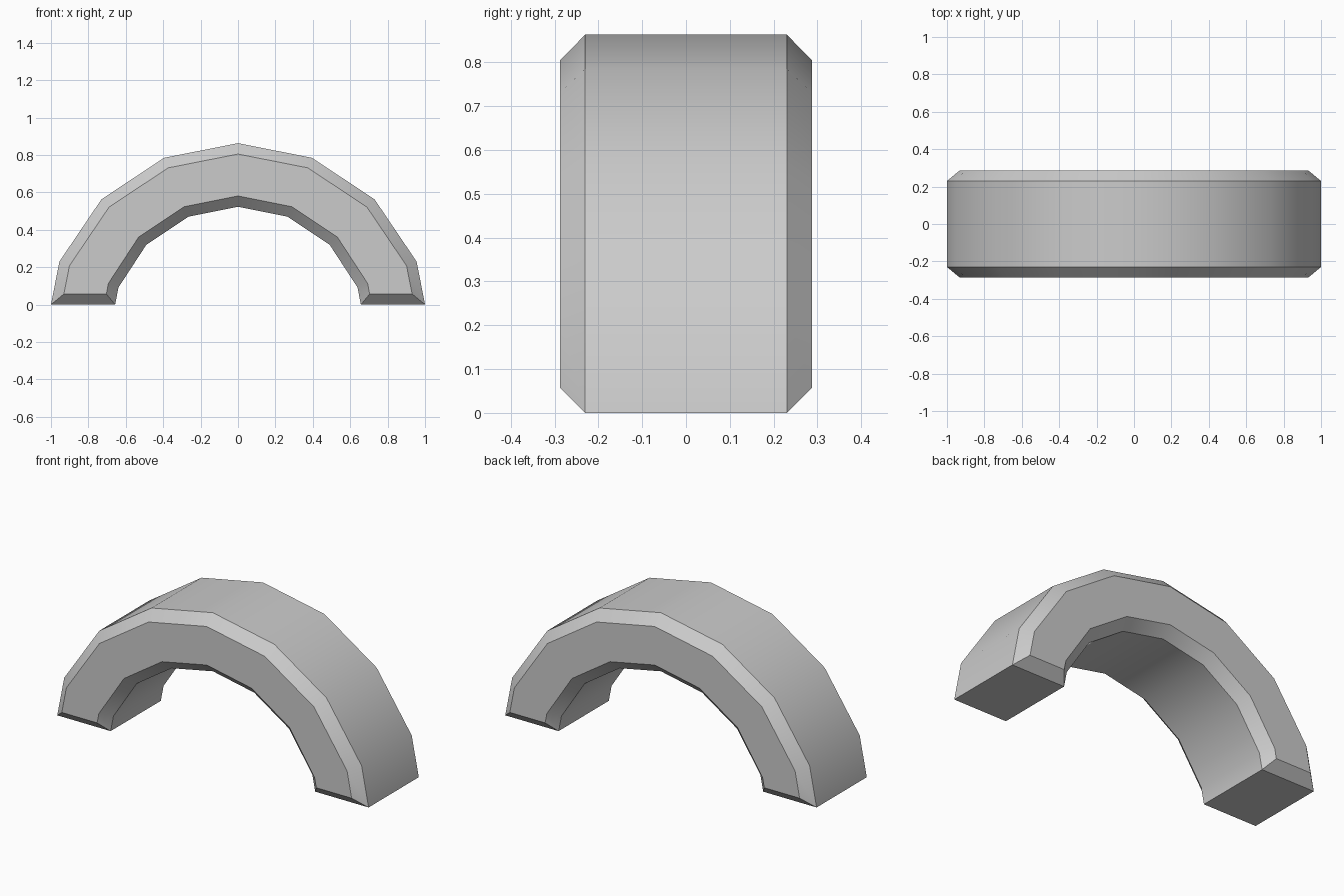
import bpy
import bmesh

cube = bpy.data.objects.get("Cube")
if cube:
    bpy.data.objects.remove(cube, do_unlink=True)

HALF_DEPTH = 0.23    # depth of the block before the chamfered rim
CHAMFER = 0.057

# Half profiles of the arch, from the foot up to the crown
OUTER = [(1.0, 0.0), (0.955, 0.23), (0.73, 0.563), (0.395, 0.785), (0.0, 0.863)]
INNER = [(0.657, 0.0), (0.639, 0.092), (0.49, 0.32), (0.265, 0.47), (0.0, 0.523)]


def mirrored(half):
    """Full curve from the +x foot over the crown to the -x foot."""
    return half + [(-x, z) for x, z in reversed(half[:-1])]


# Arch: extruded cross-section, each cap inset and raised into a chamfer
bm = bmesh.new()
outline = mirrored(OUTER) + mirrored(INNER)[::-1]
section = bm.faces.new([bm.verts.new((x, -HALF_DEPTH, z)) for x, z in outline])
ext = bmesh.ops.extrude_face_region(bm, geom=[section], use_keep_orig=True)
moved = [g for g in ext["geom"] if isinstance(g, bmesh.types.BMVert)]
bmesh.ops.translate(bm, verts=moved, vec=(0, 2 * HALF_DEPTH, 0))
bmesh.ops.recalc_face_normals(bm, faces=bm.faces)
caps = [f for f in bm.faces if len(f.verts) > 4]
bmesh.ops.inset_individual(bm, faces=caps, thickness=CHAMFER,
                           depth=CHAMFER, use_even_offset=True)

mesh = bpy.data.meshes.new("arch")
bm.to_mesh(mesh)
bm.free()
arch = bpy.data.objects.new("arch", mesh)
bpy.context.collection.objects.link(arch)

# Plain grey finish
grey = bpy.data.materials.new("light_grey")
grey.use_nodes = True
colour = (0.6, 0.6, 0.6, 1.0)
grey.diffuse_color = colour
grey.node_tree.nodes["Principled BSDF"].inputs["Base Color"].default_value = colour
mesh.materials.append(grey)

# Smooth along the curve, crisp at the chamfers
bpy.context.view_layer.objects.active = arch
arch.select_set(True)
bpy.ops.object.shade_smooth_by_angle(angle=0.55)
